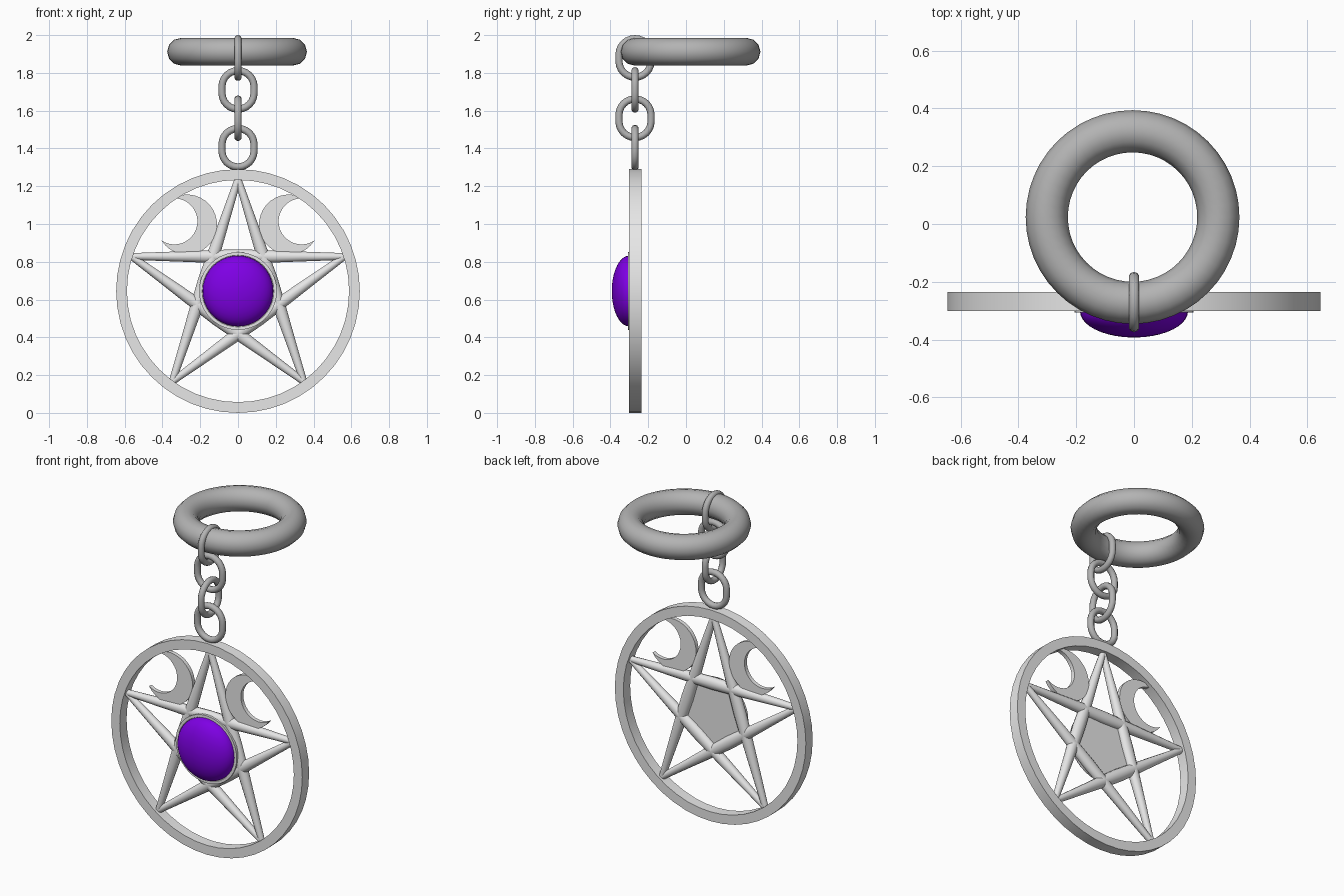
import bpy, bmesh, math
from mathutils import Vector

if "Cube" in bpy.data.objects:
    bpy.data.objects.remove(bpy.data.objects["Cube"])

TAU = 2 * math.pi
Y = -0.268                      # plane of the pendant and chain
C = Vector((0, Y, 0.645))       # pendant centre


def material(name, rgb):
    m = bpy.data.materials.new(name)
    m.diffuse_color = (*rgb, 1)
    m.use_nodes = True
    m.node_tree.nodes["Principled BSDF"].inputs["Base Color"].default_value = m.diffuse_color
    return m


SILVER = material("light silver", (0.8, 0.8, 0.8))
STEEL = material("dark steel", (0.45, 0.45, 0.45))
PURPLE = material("purple gem", (0.21, 0.0, 0.78))


def finish(name, bm, mat, angle=40):
    bmesh.ops.recalc_face_normals(bm, faces=bm.faces)
    me = bpy.data.meshes.new(name)
    bm.to_mesh(me)
    bm.free()
    ob = bpy.data.objects.new(name, me)
    bpy.context.collection.objects.link(ob)
    me.materials.append(mat)
    bpy.ops.object.select_all(action='DESELECT')
    ob.select_set(True)
    bpy.context.view_layer.objects.active = ob
    bpy.ops.object.shade_smooth_by_angle(angle=math.radians(angle))
    return ob


def loft(rings, closed, caps=False):
    """Skin a list of point rings; closed joins the last ring to the first."""
    bm = bmesh.new()
    vs = [[bm.verts.new(p) for p in r] for r in rings]
    n = len(vs[0])
    for i in range(len(vs) if closed else len(vs) - 1):
        a, b = vs[i], vs[(i + 1) % len(vs)]
        for j in range(n):
            k = (j + 1) % n
            bm.faces.new((a[j], a[k], b[k], b[j]))
    if caps:
        bm.faces.new(vs[0])
        bm.faces.new(vs[-1])
    return bm


def revolve(profile, segs, centre, closed):
    """Turn (radius, y offset) points about the y axis through centre."""
    rings = [[centre + Vector((r * math.sin(TAU * i / segs), y,
                               r * math.cos(TAU * i / segs)))
              for i in range(segs)] for r, y in profile]
    return loft(rings, closed, caps=not closed)


# Top key ring
ring = [[Vector(((0.297 + 0.073 * math.cos(b)) * math.cos(a) - 0.005,
                 (0.297 + 0.073 * math.cos(b)) * math.sin(a) + 0.024,
                 1.912 + 0.073 * math.sin(b)))
         for b in [TAU * j / 12 for j in range(12)]]
        for a in [TAU * i / 48 for i in range(48)]]
finish("key_ring", loft(ring, True), STEEL)


# Chain links, alternately turned
def link(name, z, across):
    side = Vector((1, 0, 0)) if across else Vector((0, 1, 0))
    flat = Vector((0, 1, 0)) if across else Vector((1, 0, 0))
    up = Vector((0, 0, 1))
    rings = []
    for s, start in ((1, 0), (-1, math.pi)):
        for i in range(13):
            a = start + math.pi * i / 12
            out = side * math.cos(a) + up * math.sin(a)
            p = Vector((0, -0.27, z + s * 0.017)) + out * 0.085
            rings.append([p + (out * math.cos(b) + flat * math.sin(b)) * 0.019
                          for b in [TAU * j / 10 for j in range(10)]])
    finish(name, loft(rings, True), STEEL)


for i, z in enumerate((1.879, 1.71, 1.56, 1.404)):
    link(f"chain_link_{i + 1}", z, i % 2 == 1)

# Pendant hoop
finish("hoop", revolve([(0.645, -0.033), (0.645, 0.033), (0.588, 0.033),
                        (0.588, -0.033)], 48, C, True), SILVER)

# Star bars, slightly thinner at the tips
tips = [C + 0.592 * Vector((math.sin(TAU * i / 5), 0, math.cos(TAU * i / 5)))
        for i in range(5)]
for i in range(5):
    p, q = tips[i], tips[(i + 2) % 5]
    wide = (q - p).normalized().cross(Vector((0, 1, 0)))
    rings = []
    for t, w in ((0, 0.018), (0.2, 0.026), (0.38, 0.034), (0.5, 0.038),
                 (0.62, 0.034), (0.8, 0.026), (1, 0.018)):
        d = min(0.03, w)
        rings.append([p.lerp(q, t) + wide * w * math.cos(b)
                      + Vector((0, d * math.sin(b), 0))
                      for b in [TAU * j / 12 for j in range(12)]])
    finish(f"star_bar_{i + 1}", loft(rings, False, True), SILVER)

# Gem setting: disc with a raised rim
finish("gem_setting", revolve([(0.206, 0.0), (0.206, -0.039), (0.190, -0.039),
                               (0.188, -0.034)], 40, C, False), SILVER, 30)

# Domed gem
dome = [(0.187 * math.cos(a), -0.034 - 0.091 * math.sin(a))
        for a in [math.pi / 2 * k / 10.3 for k in range(11)]]
finish("gem", revolve(dome, 40, C, False), PURPLE, 60)


# Crescent moons: outer arc minus a smaller offset circle
def moon(name, m):
    oc, R = Vector((-0.27, 0, 0.997)), 0.159
    ic, r = Vector((-0.337, 0, 1.014)), 0.122
    d = (ic - oc).length
    base = math.atan2(ic.z - oc.z, ic.x - oc.x)
    along = (R * R - r * r + d * d) / (2 * d)
    ho = math.acos(along / R)
    hi = math.acos((along - d) / r)
    n = 24
    outer = [oc + R * Vector((math.cos(a), 0, math.sin(a))) for a in
             [base + ho + (TAU - 2 * ho) * k / n for k in range(n + 1)]]
    inner = [ic + r * Vector((math.cos(a), 0, math.sin(a))) for a in
             [base + hi + (TAU - 2 * hi) * k / n for k in range(n + 1)]]
    rings = []
    for o, i in zip(outer, inner):
        rings.append([Vector((m * v.x, Y + y, v.z)) for v, y in
                      ((o, -0.012), (o, 0.012), (i, 0.012), (i, -0.012))])
    bm = loft(rings, False)
    bmesh.ops.remove_doubles(bm, verts=bm.verts, dist=0.0005)
    finish(name, bm, SILVER)


moon("left_moon", 1)
moon("right_moon", -1)
